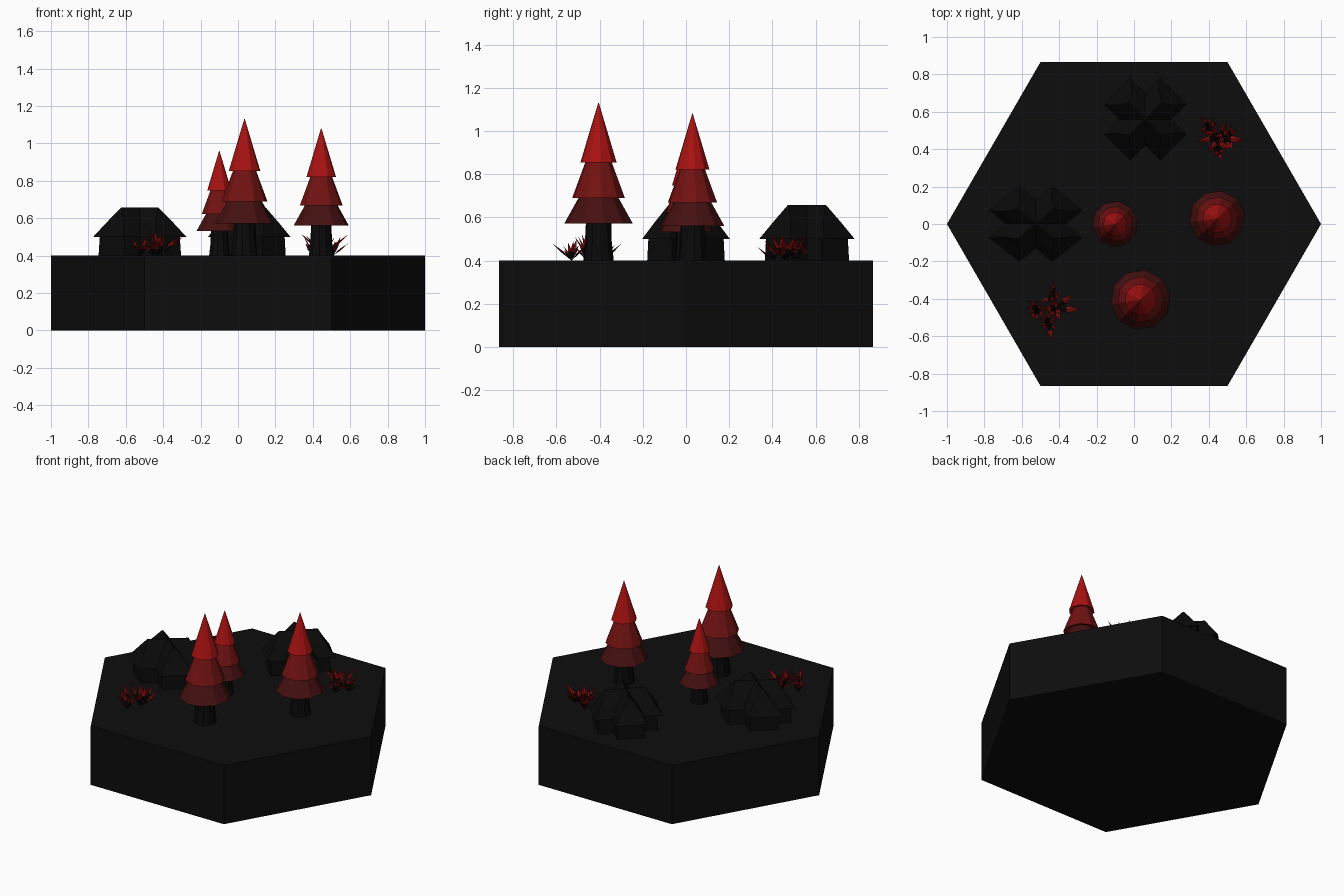
import bpy, bmesh, math, random
from mathutils import Vector, Matrix

cube = bpy.data.objects.get("Cube")
if cube:
    bpy.data.objects.remove(cube, do_unlink=True)
random.seed(4)
GROUND = 0.4


def material(name, r, g, b):
    m = bpy.data.materials.new(name)
    m.use_nodes = True
    m.diffuse_color = (r, g, b, 1)
    bsdf = m.node_tree.nodes["Principled BSDF"]
    bsdf.inputs["Base Color"].default_value = (r, g, b, 1)
    bsdf.inputs["Roughness"].default_value = 0.9
    return m


black = material("ground black", 0.004, 0.004, 0.004)
coal = material("coal black", 0.003, 0.003, 0.003)
bright = material("bright red", 0.4, 0.006, 0.006)
middle = material("middle red", 0.17, 0.006, 0.006)
deep = material("deep red", 0.06, 0.005, 0.005)
tip_red = material("leaf tip red", 0.26, 0.004, 0.004)


def make(name, bm, mats, location=(0, 0, 0)):
    bmesh.ops.recalc_face_normals(bm, faces=bm.faces)
    me = bpy.data.meshes.new(name)
    bm.to_mesh(me)
    bm.free()
    for m in mats:
        me.materials.append(m)
    ob = bpy.data.objects.new(name, me)
    ob.location = location
    bpy.context.collection.objects.link(ob)
    return ob


def loft(bm, rings):
    """Join rings of points with quads and cap both ends."""
    loops = [[bm.verts.new(p) for p in ring] for ring in rings]
    n = len(loops[0])
    for low, high in zip(loops, loops[1:]):
        for i in range(n):
            j = (i + 1) % n
            bm.faces.new((low[i], low[j], high[j], high[i]))
    bm.faces.new(loops[0][::-1])
    bm.faces.new(loops[-1])


def circle(r, z, n, turn=0.0):
    return [(r * math.cos(turn + math.tau * i / n),
             r * math.sin(turn + math.tau * i / n), z) for i in range(n)]


# Hexagonal ground tile
bm = bmesh.new()
loft(bm, [circle(1, 0, 6), circle(1, GROUND, 6)])
make("ground_tile", bm, [black])


# Trees: tapered trunk and three flared tiers, proportions relative to height
def tree(label, x, y, h):
    def part(name, mat, profile):
        bm = bmesh.new()
        loft(bm, [circle(r * h, z * h, 10, 0.15) for r, z in profile])
        make(f"{label}_{name}", bm, [mat], (x, y, GROUND))

    part("trunk", coal, [(0.098, 0), (0.085, 0.12), (0.08, 0.3)])
    part("lower_tier", deep, [(0.09, 0.27), (0.22, 0.235), (0.11, 0.43)])
    part("middle_tier", middle, [(0.07, 0.43), (0.17, 0.395), (0.075, 0.65)])
    part("top_tier", bright, [(0.05, 0.64), (0.117, 0.62), (0.002, 1)])


tree("front_tree", 0.035, -0.405, 0.73)
tree("side_tree", 0.445, 0.03, 0.68)
tree("middle_tree", -0.1, 0, 0.56)


# Huts: crossed wings, each with low walls and a flared hipped roof
def rectangle(a, b, z):
    return [(-a, -b, z), (a, -b, z), (a, b, z), (-a, b, z)]


def hut(label, x, y, sx, sy):
    walls, roof = bmesh.new(), bmesh.new()
    for bm, rings in (
        (walls, [(0.188, 0.088, 0), (0.182, 0.085, 0.11)]),
        (roof, [(0.18, 0.08, 0.11), (0.212, 0.1, 0.1),
                (0.165, 0.06, 0.175), (0.123, 0.003, 0.256)]),
    ):
        for turn in (45, -45):
            m = Matrix.Diagonal((sx, sy, 1)) @ Matrix.Rotation(math.radians(turn), 3, 'Z')
            loft(bm, [[m @ Vector(p) for p in rectangle(*r)] for r in rings])
    make(label + "_walls", walls, [coal], (x, y, GROUND))
    make(label + "_roof", roof, [coal], (x, y, GROUND))


hut("side_hut", -0.525, 0, 1.13, 0.92)
hut("back_hut", 0.06, 0.56, 1, 1)


# Spiky plants: clumps of folded blades with dark stems and red tips
def plant(label, clumps):
    bm = bmesh.new()
    for cx, cy, size in clumps:
        count = 9
        for i in range(count):
            angle = math.tau * (i + random.uniform(-0.3, 0.3)) / count
            lean = random.uniform(0.25, 0.9)
            out = Vector((math.cos(angle), math.sin(angle), 0))
            side = Vector((-out.y, out.x, 0))
            axis = out * math.sin(lean) + Vector((0, 0, math.cos(lean)))
            length = size * random.uniform(0.65, 1.0)
            root = Vector((cx, cy, GROUND))
            waist = root + axis * length * 0.5
            normal = axis.cross(side)
            width = length * 0.11
            ring = [bm.verts.new(waist + d * width) for d in
                    (side, normal * 0.4, -side, normal * -0.4)]
            base = bm.verts.new(root)
            tip = bm.verts.new(root + axis * length + out * 0.006)
            for k in range(4):
                a, b = ring[k], ring[(k + 1) % 4]
                bm.faces.new((a, base, b)).material_index = 0
                bm.faces.new((a, b, tip)).material_index = 1
    make(label, bm, [coal, tip_red])


plant("front_plant", [(-0.43, -0.38, 0.12), (-0.52, -0.46, 0.12),
                      (-0.46, -0.53, 0.12), (-0.42, -0.45, 0.18)])
plant("back_plant", [(0.40, 0.51, 0.12), (0.51, 0.46, 0.12),
                     (0.45, 0.40, 0.11), (0.46, 0.46, 0.18)])
